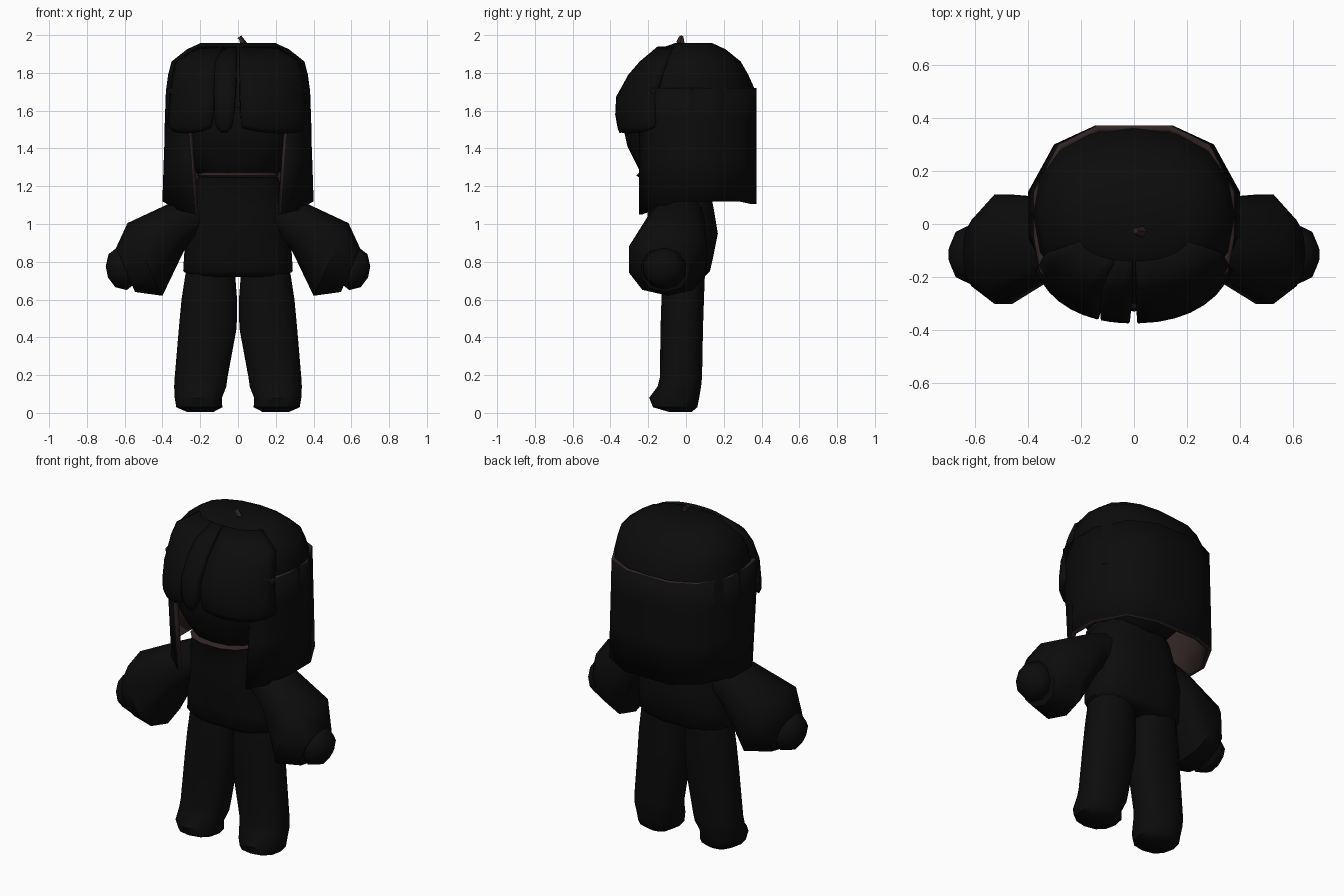
import bpy, bmesh, math
from mathutils import Vector

if "Cube" in bpy.data.objects:
    bpy.data.objects.remove(bpy.data.objects["Cube"])


def material(name, rgb):
    m = bpy.data.materials.new(name)
    m.diffuse_color = (*rgb, 1)
    m.use_nodes = True
    m.node_tree.nodes["Principled BSDF"].inputs["Base Color"].default_value = m.diffuse_color
    return m


BLACK = material("soft black", (0.0035, 0.0035, 0.0035))
BROWN = material("dark brown", (0.030, 0.018, 0.017))


def make(name, verts, faces, mats=(BLACK,), outward=True):
    me = bpy.data.meshes.new(name)
    bm = bmesh.new()
    vs = [bm.verts.new(v) for v in verts]
    for f in faces:
        bm.faces.new([vs[i] for i in f])
    if outward:
        bmesh.ops.recalc_face_normals(bm, faces=bm.faces)
    bm.to_mesh(me)
    bm.free()
    ob = bpy.data.objects.new(name, me)
    bpy.context.collection.objects.link(ob)
    for m in mats:
        me.materials.append(m)
    bpy.ops.object.select_all(action='DESELECT')
    ob.select_set(True)
    bpy.context.view_layer.objects.active = ob
    bpy.ops.object.shade_smooth_by_angle(angle=math.radians(50))
    return ob


def power(v, e):
    return math.copysign(abs(v) ** e, v)


def loft(name, rings, sides=12, e=0.85, mats=(BLACK,)):
    """Closed tube through rings of (centre, half axis u, half axis v)."""
    verts, faces = [], []
    for c, u, v in rings:
        for k in range(sides):
            a = math.tau * k / sides
            verts.append(Vector(c) + Vector(u) * power(math.cos(a), e)
                         + Vector(v) * power(math.sin(a), e))
    for r in range(len(rings) - 1):
        for k in range(sides):
            n = (k + 1) % sides
            faces.append((r * sides + k, r * sides + n,
                          (r + 1) * sides + n, (r + 1) * sides + k))
    last = (len(rings) - 1) * sides
    faces.append(tuple(range(sides)))
    faces.append(tuple(range(last, last + sides)))
    return make(name, verts, faces, mats)


def upright(name, rows, x_sign=1, **kw):
    """Rows of z, centre x, half width, front y, back y."""
    return loft(name, [((x_sign * x, (f + b) / 2, z), (w, 0, 0), (0, (b - f) / 2, 0))
                       for z, x, w, f, b in rows], **kw)


def sheet(name, grid, thickness, outward_hint, mats=(BLACK, BROWN)):
    """Open surface from rows of points, thickened inwards with brown lining."""
    w = len(grid[0])
    verts = [p for row in grid for p in row]
    faces = [(r * w + k, r * w + k + 1, (r + 1) * w + k + 1, (r + 1) * w + k)
             for r in range(len(grid) - 1) for k in range(w - 1)]
    a, b, c = (Vector(verts[i]) for i in faces[len(faces) // 2][:3])
    if (b - a).cross(c - b).dot(Vector(outward_hint)) < 0:
        faces = [f[::-1] for f in faces]
    ob = make(name, verts, faces, mats, outward=False)
    so = ob.modifiers.new("thickness", 'SOLIDIFY')
    so.thickness = thickness
    so.offset = -1
    if len(mats) > 1:
        so.material_offset = 1
        so.material_offset_rim = 1
    return ob


# Head under the hair
upright("head", [(1.20, 0, .13, -.15, .12), (1.25, 0, .20, -.23, .18),
                 (1.32, 0, .26, -.265, .24), (1.41, 0, .30, -.31, .28),
                 (1.50, 0, .32, -.33, .30), (1.62, 0, .32, -.32, .30)], sides=16)

# Torso and collar
upright("torso", [(.72, 0, .25, -.14, .10), (.75, 0, .29, -.17, .13),
                  (.84, 0, .285, -.18, .15), (.95, 0, .275, -.20, .172),
                  (1.08, 0, .26, -.21, .15), (1.18, 0, .24, -.21, .13),
                  (1.25, 0, .21, -.235, .11)], sides=14, e=.75)
upright("collar_lining", [(1.245, 0, .20, -.25, .10), (1.258, 0, .215, -.268, .11),
                          (1.272, 0, .20, -.25, .10)], sides=14, mats=(BROWN,))

for side, s in (("left", 1), ("right", -1)):
    # Trouser leg with a short toe
    upright(side + "_leg", [(.005, .20, .07, -.09, .03), (.03, .205, .122, -.175, .06),
                            (.08, .21, .125, -.195, .07), (.14, .20, .138, -.15, .08),
                            (.19, .195, .14, -.138, .085), (.45, .16, .153, -.135, .09),
                            (.60, .152, .147, -.13, .095), (.73, .147, .132, -.13, .10),
                            (.80, .14, .12, -.12, .10)], x_sign=s, sides=12)

    # Flared sleeve: upper point, lower point, centre y, half depth
    rings = []
    for (ux, uz), (lx, lz), y, d in [((.18, 1.18), (.18, .96), -.04, .12),
                                     ((.36, 1.11), (.285, .86), -.055, .16),
                                     ((.585, 1.005), (.40, .62), -.095, .215),
                                     ((.645, .875), (.545, .64), -.11, .13)]:
        rings.append(((s * (ux + lx) / 2, y, (uz + lz) / 2),
                      (s * (ux - lx) / 2, 0, (uz - lz) / 2), (0, d, 0)))
    loft(side + "_sleeve", rings, sides=10)

    # Mitten hand
    rings = []
    for t in (-75, -40, 0, 40, 75):
        a = math.radians(t)
        r, h = .117 * math.cos(a), .095 * math.sin(a)
        rings.append(((s * (.612 + .9 * h), -.115, .765 - .2 * h),
                      (s * .2 * r, 0, .98 * r), (0, r, 0)))
    loft(side + "_hand", rings, sides=10, e=1)

# Crown of the hair
upright("hair_crown", [(1.47, 0, .39, -.30, .365), (1.70, 0, .382, -.30, .37),
                       (1.79, 0, .37, -.27, .33), (1.86, 0, .352, -.22, .29),
                       (1.925, 0, .27, -.15, .21), (1.957, 0, .20, -.06, .14)],
        sides=16, e=.88)

# Long hair hanging round the back and sides
half = [(0, .372), (.14, .372), (.29, .30), (.385, .12), (.385, -.05), (.335, -.18), (.25, -.25)]
outline = [(-x, y) for x, y in half[:0:-1]] + half
grid = []
for z, sx in ((1.72, .985), (1.55, 1.0), (1.35, 1.02), (1.12, 1.04)):
    row = []
    for x, y in outline:
        f = (1.72 - z) / .6
        tip = max(0, (-y - .05) / .2)          # front locks narrow and hang lower
        px = x * (sx - .14 * tip * f + .12 * tip * (1 - f))
        drop = (-.07 * tip + (.0 if abs(x) > .2 else -.015)) * max(0, f) ** 3
        row.append((px, y, z + drop))
    grid.append(row)
sheet("long_hair", grid, .025, (0, 1, 0))


# Fringe locks, each spanning an angle range round the forehead
def fringe(name, a0, a1, n, taper):
    rows = [(1.94, .22, .15), (1.86, .35, .245), (1.79, .37, .305), (1.67, .385, .37),
            (1.57, .395, .375), (1.51, .40, .365), (1.48, .39, .355)]
    mid, grid = (a0 + a1) / 2, []
    for i, (z, rx, ry) in enumerate(rows):
        k = 1 - taper * max(0, i - 2) / 4
        row = []
        for j in range(n + 1):
            t = j / n
            a = math.radians(mid + (a0 + (a1 - a0) * t - mid) * k)
            lift = .03 * abs(2 * t - 1) ** 3 * (i / 6) ** 3
            row.append((rx * power(math.sin(a), .92), -ry * math.cos(a) ** .75, z + lift))
        grid.append(row)
    return sheet(name, grid, .05, (0, -1, 0), mats=(BLACK,))


fringe("fringe_right", -70, -18, 6, .05)
fringe("fringe_middle", -18, -1, 3, .35)
fringe("fringe_left", 1, 70, 7, .04)

# Small tuft on the crown
loft("tuft", [((.03, -.025, 1.945), (.018, 0, .01), (0, .02, 0)),
              ((.025, -.03, 1.97), (.024, 0, -.012), (0, .022, 0)),
              ((.005, -.025, 1.99), (.012, 0, .008), (0, .012, 0))],
     sides=5, e=1, mats=(BROWN,))
